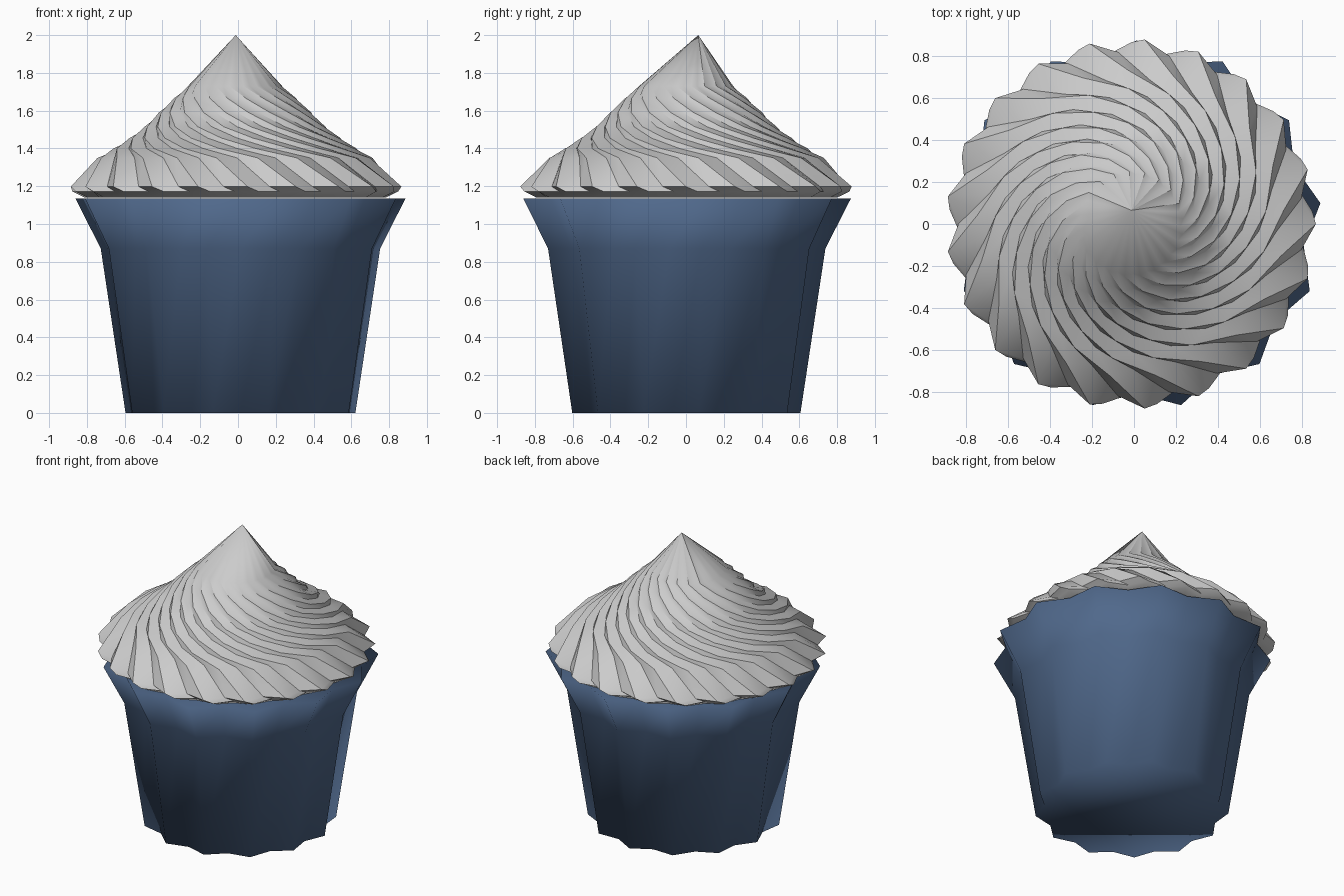
import bpy, bmesh, math
from math import cos, sin, pi, radians

if "Cube" in bpy.data.objects:
    bpy.data.objects.remove(bpy.data.objects["Cube"])


def star_loft(name, lobes, rings, centre, tip=None, cap_top=False):
    """Loft star-shaped rings (peak radius, valley radius, z, twist in degrees)."""
    bm = bmesh.new()
    n = lobes * 2
    loops = []
    for peak, valley, z, twist in rings:
        loop = []
        for i in range(n):
            a = radians(twist) + 2 * pi * i / n
            r = valley if i % 2 else peak
            loop.append(bm.verts.new((centre[0] + r * cos(a), centre[1] + r * sin(a), z)))
        loops.append(loop)
    for lo, hi in zip(loops, loops[1:]):
        for i in range(n):
            j = (i + 1) % n
            bm.faces.new((lo[i], lo[j], hi[j], hi[i]))
    bm.faces.new(loops[0][::-1])
    if tip:
        t = bm.verts.new(tip)
        for i in range(n):
            bm.faces.new((loops[-1][i], loops[-1][(i + 1) % n], t))
    elif cap_top:
        bm.faces.new(loops[-1])
    for f in bm.faces:
        f.smooth = True
    mesh = bpy.data.meshes.new(name)
    bm.to_mesh(mesh)
    bm.free()
    ob = bpy.data.objects.new(name, mesh)
    bpy.context.collection.objects.link(ob)
    return ob


# Pleated paper wrapper with a flared rim
wrapper = star_loft("wrapper", 13, [
    (0.613, 0.555, 0.0, 90),
    (0.745, 0.675, 0.87, 90),
    (0.88, 0.80, 1.135, 90),
], (0.013, -0.007), cap_top=True)
blue = bpy.data.materials.new("wrapper_blue")
blue.diffuse_color = (0.08, 0.14, 0.26, 1)
blue.use_nodes = True
blue.node_tree.nodes["Principled BSDF"].inputs["Base Color"].default_value = blue.diffuse_color
wrapper.data.materials.append(blue)

# Swirled frosting: a lip, then twisted rings rising to a pointed cone
lip = [
    (0.80, 0.77, 1.14, 4),
    (0.865, 0.81, 1.172, 4),
    (0.88, 0.82, 1.198, 0),
]
profile = [(0.73, 1.35), (0.645, 1.40), (0.56, 1.455), (0.48, 1.515),
           (0.405, 1.59), (0.325, 1.665), (0.25, 1.73)]
swirl = [(r, r * 0.945, z, -12 - 17 * k) for k, (r, z) in enumerate(profile)]
frosting = star_loft("frosting", 21, lip + swirl, (-0.015, 0.0),
                     tip=(-0.012, 0.065, 2.0))

bpy.ops.object.select_all(action='DESELECT')
frosting.select_set(True)
bpy.context.view_layer.objects.active = frosting
bpy.ops.object.shade_smooth_by_angle(angle=radians(40))
